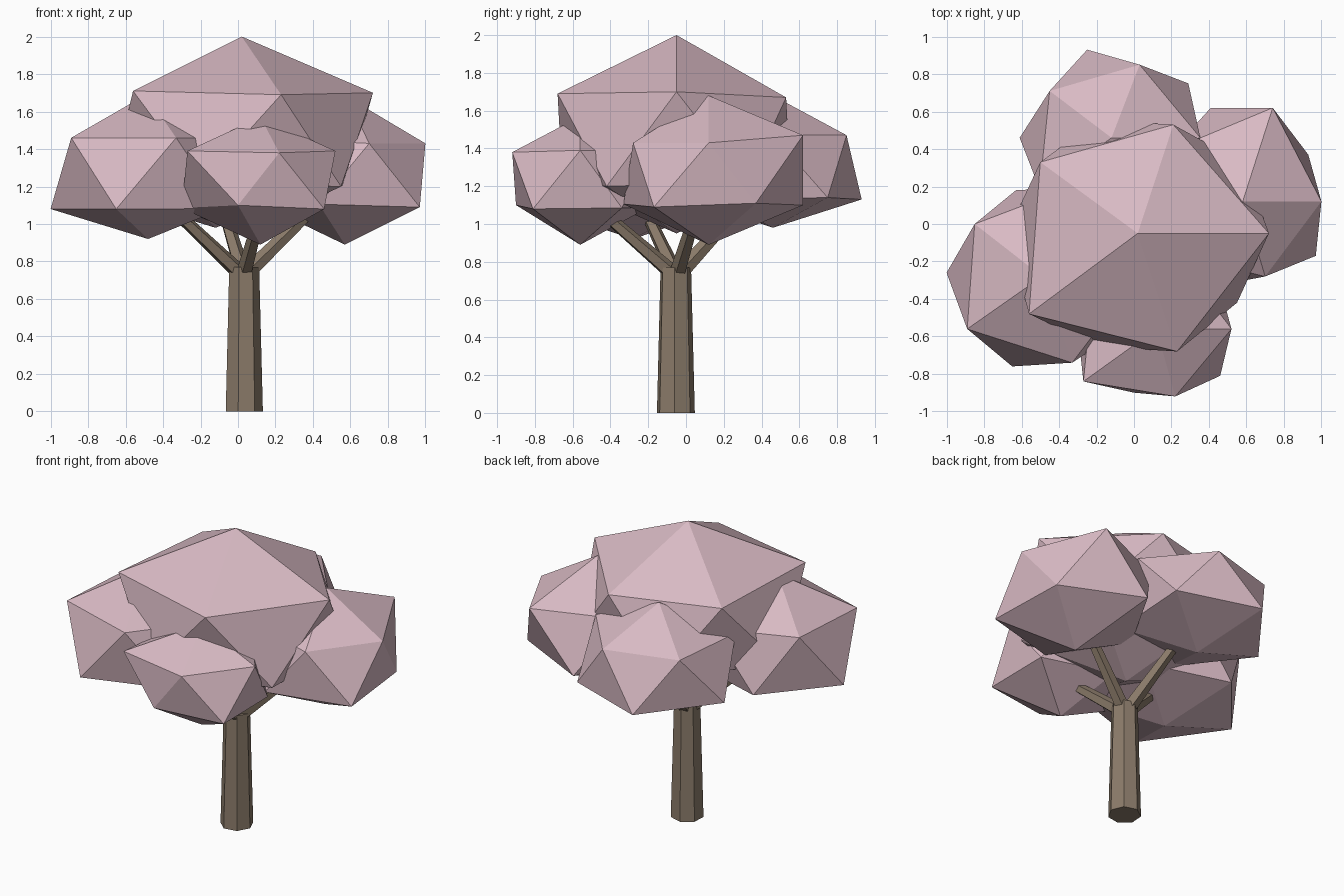
import bpy
import bmesh
from mathutils import Matrix, Vector

cube = bpy.data.objects.get("Cube")
if cube:
    bpy.data.objects.remove(cube, do_unlink=True)


def make_material(name, colour):
    mat = bpy.data.materials.new(name)
    mat.use_nodes = True
    mat.diffuse_color = (*colour, 1)
    mat.node_tree.nodes["Principled BSDF"].inputs["Base Color"].default_value = (*colour, 1)
    return mat


def add_object(name, bm, mat):
    mesh = bpy.data.meshes.new(name)
    bm.to_mesh(mesh)
    bm.free()
    mesh.materials.append(mat)
    obj = bpy.data.objects.new(name, mesh)
    bpy.context.collection.objects.link(obj)
    return obj


def limb(name, start, end, sides, r_start, r_end, spin=0.0):
    """Tapered flat-sided log running from start to end."""
    start, end = Vector(start), Vector(end)
    axis = end - start
    turn = axis.to_track_quat('Z', 'Y').to_matrix().to_4x4()
    if axis.xy.length < 0.001:
        turn = Matrix.Identity(4)
    place = Matrix.Translation((start + end) / 2) @ turn @ Matrix.Rotation(spin, 4, 'Z')
    bm = bmesh.new()
    bmesh.ops.create_cone(bm, cap_ends=True, segments=sides, radius1=r_start,
                          radius2=r_end, depth=axis.length, matrix=place)
    return add_object(name, bm, bark)


def clump(name, centre, size, corners):
    """Stretched icosahedron whose nearest corners are pulled to the given points."""
    bm = bmesh.new()
    place = Matrix.Translation(centre) @ Matrix.Diagonal((*size, 1))
    bmesh.ops.create_icosphere(bm, subdivisions=1, radius=1, matrix=place)
    for corner in map(Vector, corners):
        nearest = min(bm.verts, key=lambda v: (v.co - corner).length)
        nearest.co = corner
    bmesh.ops.recalc_face_normals(bm, faces=bm.faces)
    return add_object(name, bm, blossom)


bark = make_material("bark brown", (0.26, 0.2, 0.145))
blossom = make_material("blossom pink", (0.69, 0.49, 0.55))

# Trunk and four branches
limb("trunk", (0.03, -0.055, 0), (0.03, -0.055, 0.77), 7, 0.103, 0.083, spin=0.163)
fork = (0.03, -0.05, 0.72)
tips = {
    "right": (-0.35, -0.22, 1.08),
    "left": (0.4, 0.06, 1.08),
    "front": (0.12, -0.43, 1.05),
    "back": (-0.08, 0.28, 1.08),
}
for side, tip in tips.items():
    limb(side + "_branch", fork, tip, 5, 0.045, 0.032)

# Foliage
clump("top_foliage", (0.02, -0.05, 1.46), (0.78, 0.71, 0.54), [
    (0.02, -0.05, 2.0), (0.72, -0.05, 1.7), (0.21, 0.53, 1.67), (-0.5, 0.33, 1.69),
    (-0.56, -0.48, 1.71), (0.23, -0.68, 1.69), (0.55, -0.42, 1.2), (0.02, -0.05, 0.95)])
clump("right_foliage", (-0.49, -0.28, 1.27), (0.57, 0.56, 0.42), [
    (-0.89, -0.56, 1.46), (-0.33, -0.74, 1.46), (-0.85, 0, 1.46), (-1, -0.26, 1.08),
    (-0.65, -0.76, 1.08), (-0.63, 0.18, 1.08), (-0.48, -0.28, 0.92)])
clump("left_foliage", (0.57, 0.12, 1.28), (0.5, 0.53, 0.39), [
    (1, 0.12, 1.43), (0.74, 0.62, 1.47), (0.7, -0.28, 1.43), (0.93, 0.37, 1.11),
    (0.97, -0.17, 1.09), (0.41, 0.62, 1.1), (0.58, 0.12, 1.68)])
clump("front_foliage", (0.12, -0.56, 1.235), (0.47, 0.42, 0.335), [
    (-0.27, -0.84, 1.39), (0.22, -0.92, 1.38), (0.52, -0.56, 1.39),
    (0, -0.9, 1.1), (0.46, -0.81, 1.08), (0.12, -0.56, 0.89)])
clump("back_foliage", (-0.12, 0.46, 1.3), (0.53, 0.52, 0.38), [
    (0.03, 0.85, 1.47), (-0.45, 0.71, 1.47), (-0.25, 0.93, 1.13),
    (0.29, 0.75, 1.14), (-0.61, 0.46, 1.13), (-0.12, 0.46, 0.98)])
